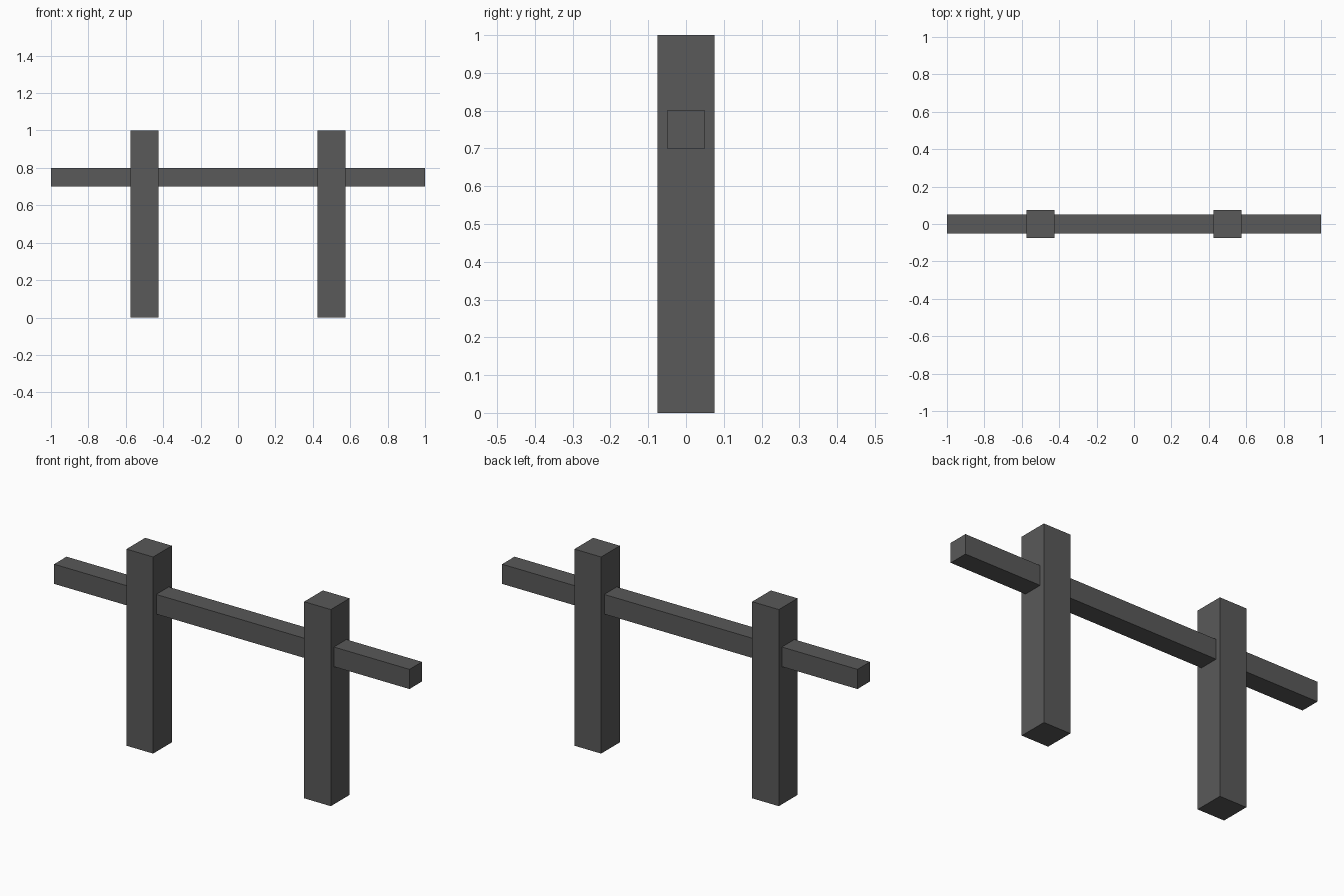
import bpy

if "Cube" in bpy.data.objects:
    bpy.data.objects.remove(bpy.data.objects["Cube"])

# Dark grey used on every part
grey = bpy.data.materials.new("dark_grey")
grey.diffuse_color = (0.1, 0.1, 0.1, 1.0)
grey.use_nodes = True
grey.node_tree.nodes["Principled BSDF"].inputs["Base Color"].default_value = grey.diffuse_color


def box(name, center, size):
    bpy.ops.mesh.primitive_cube_add(size=1, location=center)
    obj = bpy.context.object
    obj.name = name
    obj.scale = size
    bpy.ops.object.transform_apply(location=False, rotation=False, scale=True)
    obj.data.materials.append(grey)
    return obj


# Two upright posts
for side, x in (("left", -0.5), ("right", 0.5)):
    box(f"{side}_post", (x, 0, 0.5), (0.15, 0.15, 1.0))

# Horizontal rail passing through both posts
box("rail", (0, 0, 0.75), (2.0, 0.1, 0.1))
